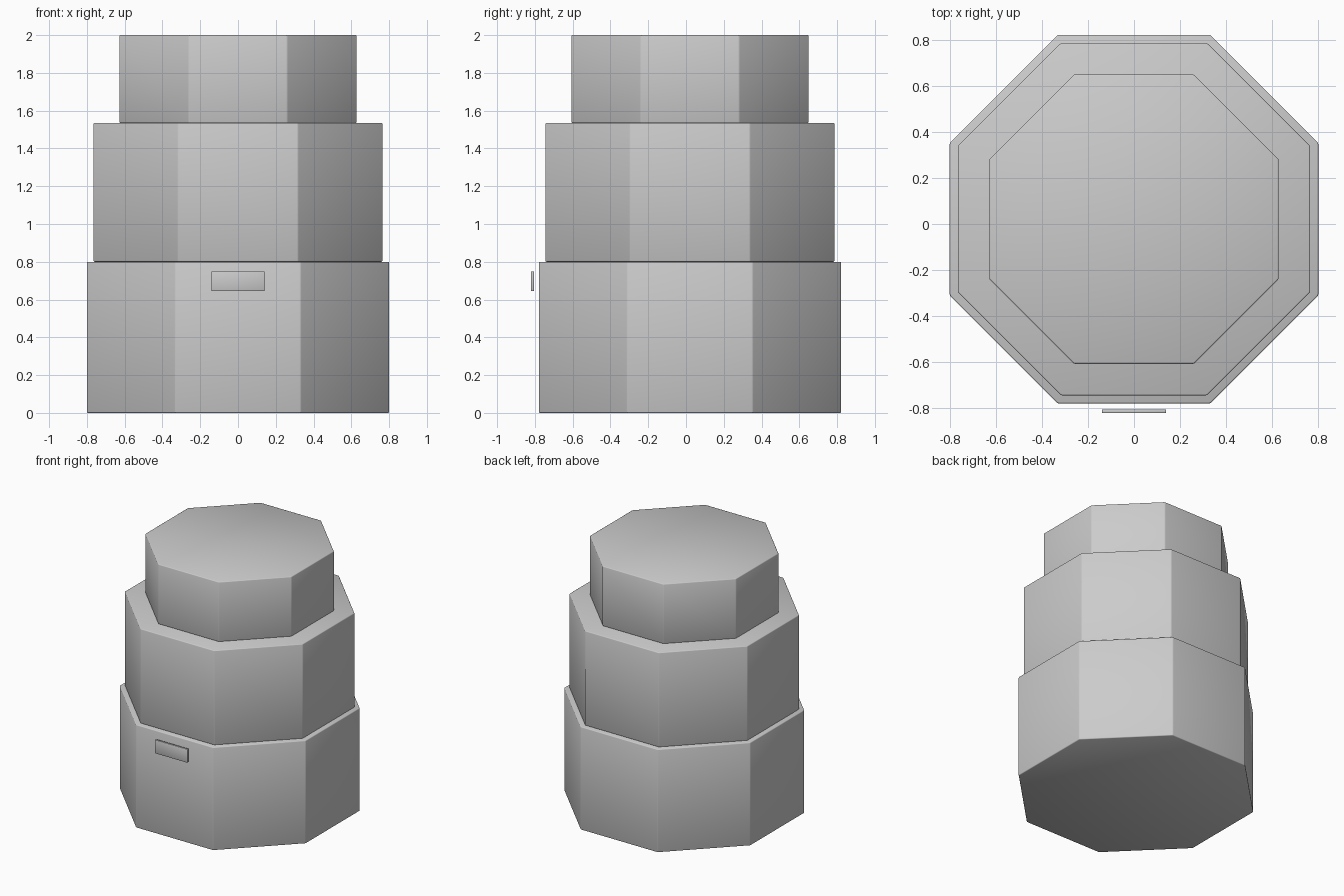
import bpy
from math import cos, pi

if "Cube" in bpy.data.objects:
    bpy.data.objects.remove(bpy.data.objects["Cube"])

CENTRE_Y = 0.021


def soften(obj, width):
    # Tiny rounded edges with smooth shading
    bevel = obj.modifiers.new("soft_edges", "BEVEL")
    bevel.width = width
    bevel.segments = 2
    bevel.limit_method = "ANGLE"
    for poly in obj.data.polygons:
        poly.use_smooth = True


def tier(name, half_width, z0, z1):
    # Octagonal prism with a flat side facing the front
    bpy.ops.mesh.primitive_cylinder_add(
        vertices=8, radius=half_width / cos(pi / 8), depth=z1 - z0,
        location=(0, CENTRE_Y, (z0 + z1) / 2), rotation=(0, 0, pi / 8))
    obj = bpy.context.object
    obj.name = name
    bpy.ops.object.transform_apply(location=False, rotation=True, scale=True)
    soften(obj, 0.006)


# Three stacked tiers
tier("bottom_tier", 0.80, 0.0, 0.80)
tier("middle_tier", 0.765, 0.80, 1.535)
tier("top_tier", 0.628, 1.535, 2.0)

# Small plate floating just off the front face
bpy.ops.mesh.primitive_cube_add(size=1, location=(0, -0.813, 0.697))
plate = bpy.context.object
plate.name = "front_plate"
plate.scale = (0.28, 0.016, 0.105)
bpy.ops.object.transform_apply(location=False, rotation=False, scale=True)
soften(plate, 0.003)
